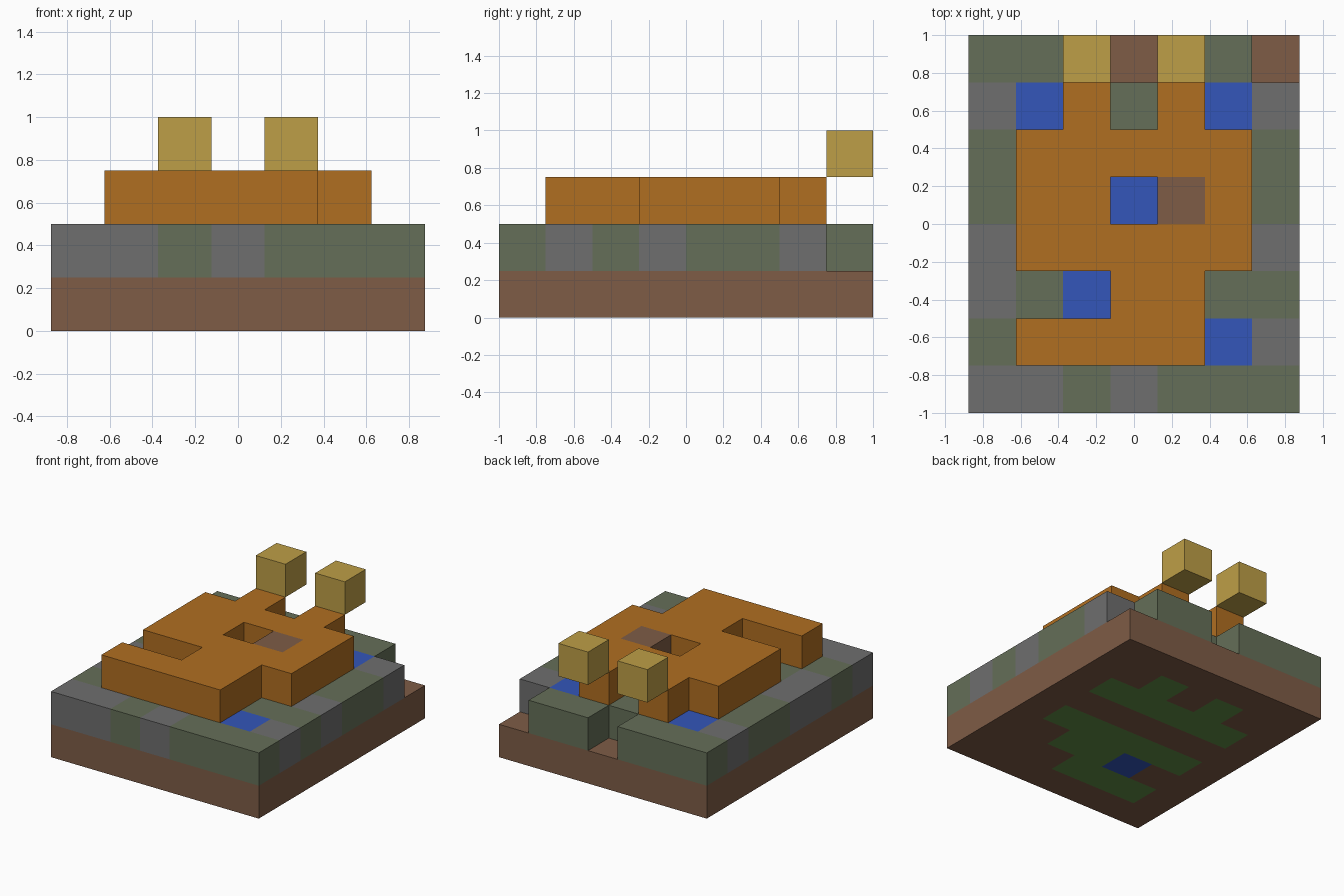
import bpy
import bmesh
from mathutils import Vector

default_cube = bpy.data.objects.get("Cube")
if default_cube:
    bpy.data.objects.remove(default_cube, do_unlink=True)

CELL = 0.25
COLS, ROWS = 7, 8


def material(name, rgb):
    """Flat material from display colour values (0-255), stored as linear."""
    linear = [((c / 255 + 0.055) / 1.055) ** 2.4 for c in rgb]
    mat = bpy.data.materials.new(name)
    mat.use_nodes = True
    mat.diffuse_color = (*linear, 1)
    bsdf = mat.node_tree.nodes["Principled BSDF"]
    bsdf.inputs["Base Color"].default_value = (*linear, 1)
    bsdf.inputs["Roughness"].default_value = 0.9
    return mat


MATERIALS = {
    "D": material("brown_dirt", (126, 92, 70)),
    "G": material("grass_green", (96, 141, 68)),
    "W": material("water_blue", (51, 86, 186)),
    "S": material("stone_grey", (110, 110, 110)),
    "M": material("mossy_stone", (101, 111, 88)),
    "O": material("orange", (176, 110, 33)),
    "Y": material("pale_gold", (190, 159, 71)),
}

# Each part: tier number and a plan of its blocks, back row first
PARTS = {
    "dirt_base": (0, """
        DDDDDDD
        DDGDGDD
        DGGGGGD
        DDDDDDD
        DGGGGGD
        DDWGGDD
        DGGGDDD
        DDDDDDD"""),
    "stone_floor": (1, """
        MMM.MM.
        SWMMMWS
        MMMMMMM
        MMMWMMM
        SMMMMMS
        SMWMMMM
        MMMMMWS
        SSMSMMM"""),
    "orange_mound": (2, """
        .......
        ..O.O..
        .OOOOO.
        .OO.DO.
        .OOOOO.
        ...OO..
        .OOOO..
        ......."""),
    "right_gold_block": (3, "..Y...."),
    "left_gold_block": (3, "....Y.."),
}


def read_cells(tier, plan):
    """Map (column, row, tier) to the colour key of each block."""
    return {(i, ROWS - 1 - r, tier): key
            for r, line in enumerate(plan.split())
            for i, key in enumerate(line) if key != "."}


cells_of = {name: read_cells(*spec) for name, spec in PARTS.items()}
filled = set().union(*cells_of.values())
DIRECTIONS = [Vector(sign * (axis == k) for k in range(3))
              for axis in range(3) for sign in (-1, 1)]


def build_part(name, cells):
    """Unit blocks merged into one shell, without faces between neighbours."""
    keys = sorted(set(cells.values()))
    bm = bmesh.new()
    for cell, key in cells.items():
        i, j, k = cell
        centre = CELL * Vector((i + 0.5 - COLS / 2, j + 0.5 - ROWS / 2, k + 0.5))
        for n in DIRECTIONS:
            if tuple(int(a + b) for a, b in zip(cell, n)) in filled:
                continue
            u = Vector((n.y, n.z, n.x))
            v = n.cross(u)
            corners = (u + v, v - u, -u - v, u - v)
            face = bm.faces.new([bm.verts.new(centre + CELL / 2 * (n + c))
                                 for c in corners])
            face.material_index = keys.index(key)
    bmesh.ops.remove_doubles(bm, verts=bm.verts[:], dist=0.001)
    mesh = bpy.data.meshes.new(name)
    bm.to_mesh(mesh)
    bm.free()
    for key in keys:
        mesh.materials.append(MATERIALS[key])
    bpy.context.collection.objects.link(bpy.data.objects.new(name, mesh))


for part_name, part_cells in cells_of.items():
    build_part(part_name, part_cells)
